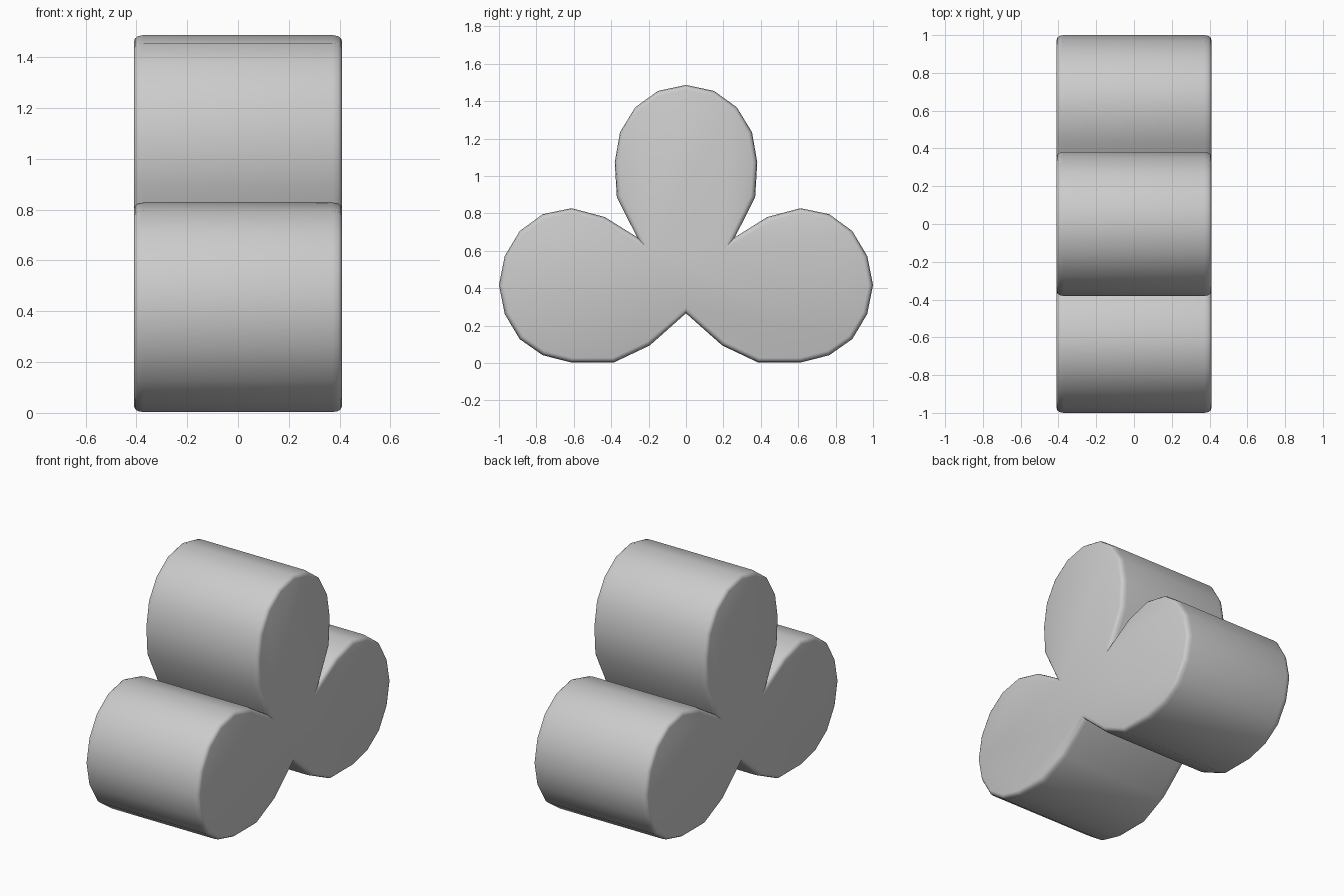
import bpy, bmesh
from math import radians
from mathutils import Vector

if "Cube" in bpy.data.objects:
    bpy.data.objects.remove(bpy.data.objects["Cube"])

# Right half of the three-lobed outline (y, z), top centre to bottom centre
half = [(0, 1.487), (.15, 1.455), (.272, 1.367), (.353, 1.234), (.381, 1.074),
        (.37, .888), (.262, .673), (.435, .781), (.612, .828), (.766, .796),
        (.889, .706), (.969, .572), (1.0, .417), (.969, .262), (.889, .128),
        (.766, .042), (.613, .003), (.386, .003), (.194, .094), (0, .266)]
outline = [Vector(p) for p in half + [(-y, z) for y, z in half[-2:0:-1]]]


def inset(points, d):
    """Mitred inward offset of a clockwise outline."""
    out = []
    for i, p in enumerate(points):
        a = (p - points[i - 1]).normalized()
        b = (points[(i + 1) % len(points)] - p).normalized()
        na, nb = Vector((a.y, -a.x)), Vector((b.y, -b.x))
        out.append(p + (na + nb) * d / (1 + na.dot(nb)))
    return out


# Rounded rim as (x, inset) pairs, mirrored to both ends
rim = [(.41, .025), (.405, .012), (.394, .004), (.372, 0)]
rings = [(-x, d) for x, d in rim] + [(x, d) for x, d in reversed(rim)]

bm = bmesh.new()
loops = [[bm.verts.new((x, p.x, p.y)) for p in inset(outline, d)] for x, d in rings]
n = len(outline)
for a, b in zip(loops, loops[1:]):
    for i in range(n):
        j = (i + 1) % n
        bm.faces.new((a[i], a[j], b[j], b[i]))

# Flat end caps
bm.faces.new(loops[0])
bm.faces.new(loops[-1][::-1])
bmesh.ops.recalc_face_normals(bm, faces=bm.faces)
mesh = bpy.data.meshes.new("three_lobed_block")
bm.to_mesh(mesh)
bm.free()

block = bpy.data.objects.new("three_lobed_block", mesh)
bpy.context.collection.objects.link(block)
bpy.context.view_layer.objects.active = block
block.select_set(True)
bpy.ops.object.shade_smooth_by_angle(angle=radians(35))
